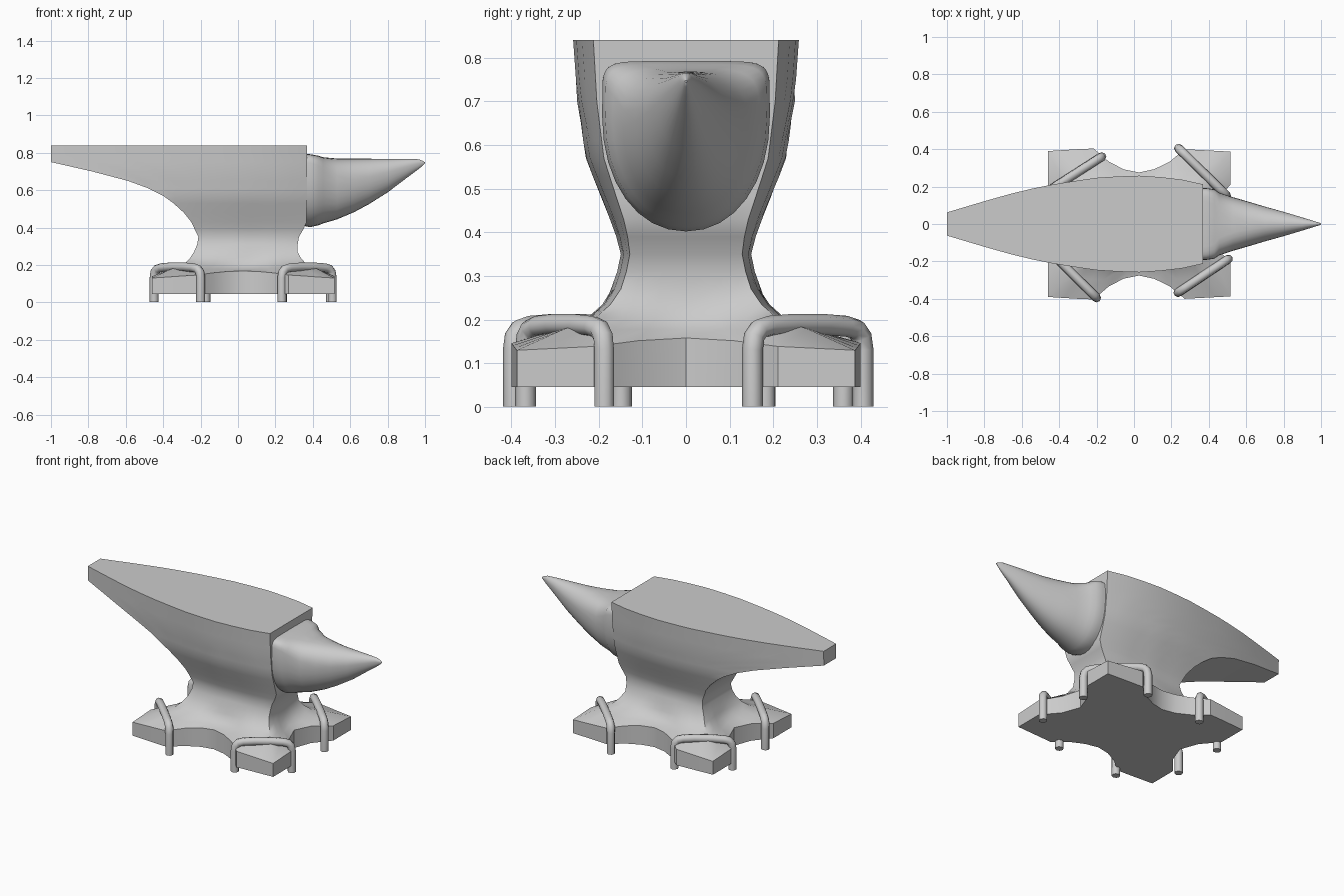
import bpy, bmesh
from math import cos, sin, pi, radians, hypot

if "Cube" in bpy.data.objects:
    bpy.data.objects.remove(bpy.data.objects["Cube"])


def interp(table, x):
    """Piecewise linear lookup in [(x, value), ...]."""
    if x <= table[0][0]:
        return table[0][1]
    for (a, va), (b, vb) in zip(table, table[1:]):
        if x <= b:
            return va + (vb - va) * (x - a) / (b - a)
    return table[-1][1]


def loft(name, rings, angle=38):
    """Skin closed rings of equal length, capped at both ends."""
    bm = bmesh.new()
    rows = [[bm.verts.new(p) for p in r] for r in rings]
    n = len(rows[0])
    for a, b in zip(rows, rows[1:]):
        for i in range(n):
            j = (i + 1) % n
            bm.faces.new((a[i], a[j], b[j], b[i]))
    bm.faces.new(rows[0])
    bm.faces.new(rows[-1])
    bmesh.ops.recalc_face_normals(bm, faces=bm.faces)
    me = bpy.data.meshes.new(name)
    bm.to_mesh(me)
    bm.free()
    ob = bpy.data.objects.new(name, me)
    bpy.context.collection.objects.link(ob)
    bpy.ops.object.select_all(action='DESELECT')
    ob.select_set(True)
    bpy.context.view_layer.objects.active = ob
    bpy.ops.object.shade_smooth_by_angle(angle=radians(angle))
    return ob


def mirror_ring(half):
    """Complete a half outline whose first and last points lie on y = 0."""
    return half + [(x, -y) for x, y in reversed(half[1:-1])]


STEPS = 12
# Half width of the top face along x
plan = [(-1, .062), (-.8, .122), (-.6, .178), (-.4, .218), (-.2, .247),
        (0, .26), (.2, .247), (.3, .23), (.37, .212)]
# Half width scale, left end and right end by height
profile = [(.27, .172), (.34, .147), (.39, .16), (.44, .178), (.5, .203),
           (.57, .23), (.7, .25), (.84, .26)]
left = [(.27, -.235), (.31, -.218), (.35, -.212), (.43, -.25), (.48, -.29), (.53, -.345),
        (.57, -.40), (.61, -.48), (.65, -.59), (.70, -.78), (.75, -1), (.84, -1)]
right = [(.27, .318), (.34, .32), (.40, .355), (.43, .367), (.84, .37)]


def body_outline(z):
    x0, x1 = interp(left, z), interp(right, z)
    k = interp(profile, z) / .26
    xs = [x1 + (x0 - x1) * i / STEPS for i in range(STEPS + 1)]
    side = [(x, interp(plan, x) * k) for x in xs]
    fr = (0, .4, .75)
    return mirror_ring([(x1, side[0][1] * f) for f in fr] + side
                       + [(x0, side[-1][1] * f) for f in reversed(fr)])


# Four-footed base outline
foot = [(-.46, .39), (-.218, .405), (-.137, .335), (-.056, .292), (.025, .275),
        (.106, .292), (.187, .33), (.268, .40), (.515, .387)]
side = [(x, interp(foot, x)) for x in
        [.515 - .975 * i / STEPS for i in range(STEPS + 1)]]
base = mirror_ring([(.39, 0), (.43, .11), (.515, .21)] + side
                   + [(-.46, .21), (-.375, .11), (-.335, 0)])


def foot_top(x, y):
    d = hypot(x - .025, y)
    return .168 - .038 * min(1, max(0, (d - .28) / .33))


# Base and body as one continuous skin
waist = body_outline(.27)
rings = [[(x, y, .046) for x, y in base],
         [(x, y, foot_top(x, y)) for x, y in base]]
for t, z in ((.45, .178), (.75, .203), (.9, .235)):
    rings.append([(a + (c - a) * t, b + (d - b) * t, z)
                  for (a, b), (c, d) in zip(base, waist)])
for z in (.27, .31, .35, .39, .43, .48, .53, .57, .61, .65, .70, .75, .80, .84):
    rings.append([(x, y, z) for x, y in body_outline(z)])
loft("anvil_body", rings)

# Horn: x, half width, bottom z, top z, squareness of upper half
stations = [(.30, .192, .42, .792, 7), (.385, .192, .402, .792, 7),
            (.43, .185, .412, .784, 6), (.455, .168, .422, .776, 4),
            (.53, .143, .444, .769, 2.8), (.62, .117, .482, .768, 2.3),
            (.70, .093, .525, .768, 2), (.80, .065, .588, .767, 2),
            (.90, .035, .664, .767, 2), (.965, .015, .712, .765, 2),
            (.99, .007, .733, .756, 2), (1, .002, .743, .748, 2)]
N = 32
rings = []
for x, w, zb, zt, n in stations:
    zc = zb + (zt - zb) * (.68 if n > 3 else .6)
    ring = []
    for i in range(N):
        c, s = cos(2 * pi * i / N), sin(2 * pi * i / N)
        e = 2 / n if s > 0 else .95
        y = w * abs(c) ** e * (1 if c > 0 else -1)
        z = zc + ((zt - zc) * s ** e if s > 0 else -(zc - zb) * abs(s) ** e)
        ring.append((x, y, z))
    rings.append(ring)
loft("horn", rings, 50)


# Bent-rod staples holding down the feet
def staple(name, outer, inner):
    shape = [(0, 0), (0, .13), (.015, .16), (.06, .177), (.15, .184), (.35, .188),
             (.65, .188), (.85, .184), (.94, .177), (.985, .16), (1, .13), (1, 0)]
    cu = bpy.data.curves.new(name, 'CURVE')
    cu.dimensions = '3D'
    cu.bevel_depth = .024
    cu.bevel_resolution = 2
    cu.use_fill_caps = True
    sp = cu.splines.new('POLY')
    sp.points.add(len(shape) - 1)
    for p, (t, z) in zip(sp.points, shape):
        p.co = (outer[0] + (inner[0] - outer[0]) * t,
                outer[1] + (inner[1] - outer[1]) * t, z + .001, 1)
    sp.use_smooth = True
    bpy.context.collection.objects.link(bpy.data.objects.new(name, cu))


staple("staple_front_right", (.235, -.367), (.505, -.187))
staple("staple_back_right", (.238, .405), (.495, .152))
staple("staple_front_left", (-.20, -.395), (-.448, -.148))
staple("staple_back_left", (-.172, .36), (-.45, .182))
